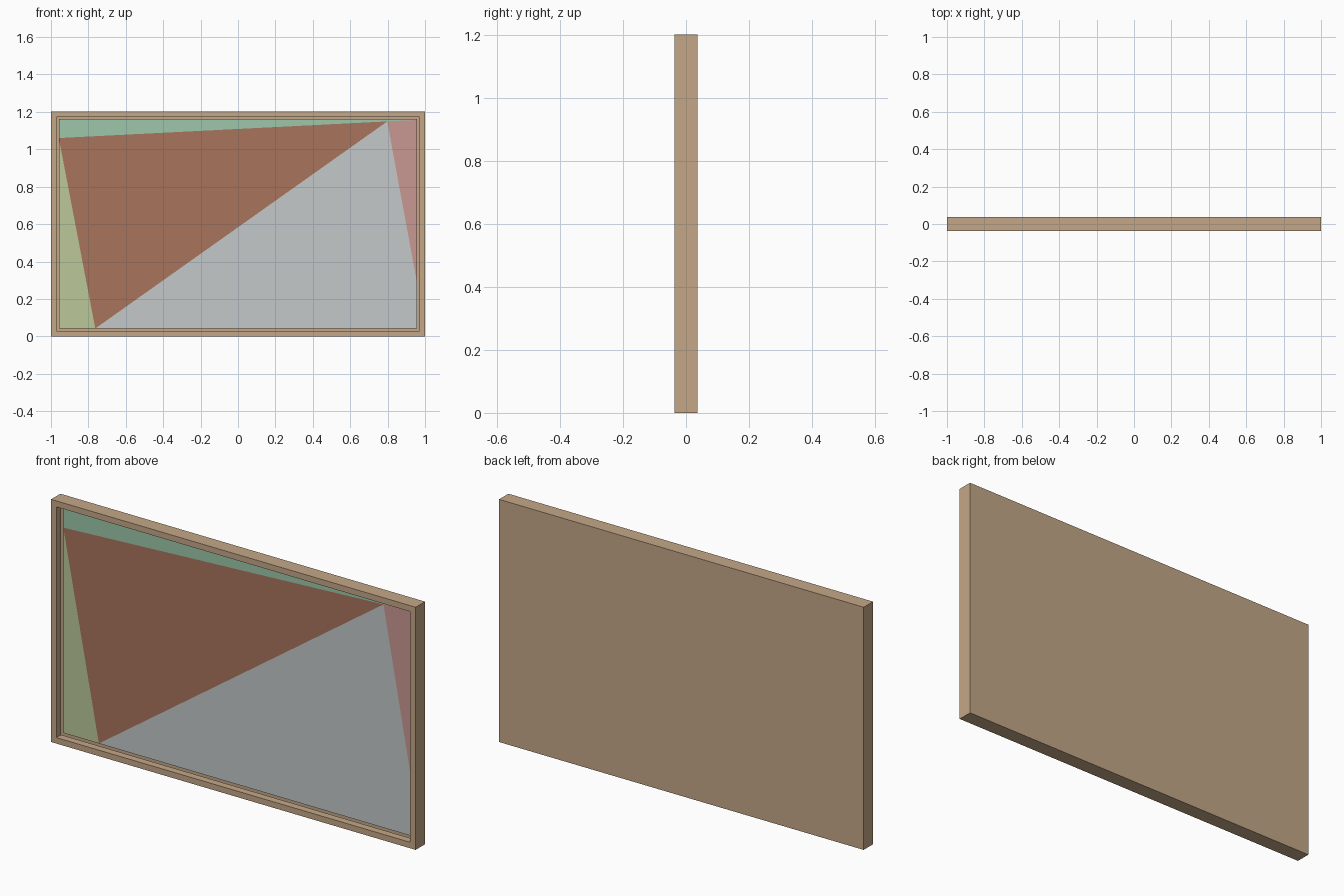
import bpy, bmesh

default = bpy.data.objects.get("Cube")
if default:
    bpy.data.objects.remove(default, do_unlink=True)


def material(name, rgb):
    linear = [((c / 255 + 0.055) / 1.055) ** 2.4 for c in rgb]
    mat = bpy.data.materials.new(name)
    mat.use_nodes = True
    mat.diffuse_color = (*linear, 1)
    bsdf = mat.node_tree.nodes["Principled BSDF"]
    bsdf.inputs["Base Color"].default_value = (*linear, 1)
    bsdf.inputs["Roughness"].default_value = 0.8
    return mat


def add_object(name, bm, materials):
    mesh = bpy.data.meshes.new(name)
    bm.to_mesh(mesh)
    bm.free()
    for mat in materials:
        mesh.materials.append(mat)
    obj = bpy.data.objects.new(name, mesh)
    bpy.context.collection.objects.link(obj)
    return obj


HEIGHT, HALF_DEPTH, BORDER = 1.203, 0.0365, 0.042
RIGHT, LEFT = -1 + BORDER, 1 - BORDER
LOW, HIGH = BORDER, HEIGHT - BORDER
PANEL_Y = 0.0

# Wooden frame: a box whose front face is inset and sunk, open for the panel
bm = bmesh.new()
bmesh.ops.create_cube(bm, size=1)
for v in bm.verts:
    v.co = (v.co.x * 2, v.co.y * HALF_DEPTH * 2, (v.co.z + 0.5) * HEIGHT)
bm.normal_update()
front = min(bm.faces, key=lambda f: f.calc_center_median().y)
bmesh.ops.inset_region(bm, faces=[front], thickness=BORDER)
rim = list(front.verts)
walls = bmesh.ops.extrude_face_region(bm, geom=[front])
floor = [g for g in walls["geom"] if isinstance(g, bmesh.types.BMFace)]
for v in floor[0].verts:
    v.co.y = PANEL_Y
bmesh.ops.delete(bm, geom=floor + ([front] if front.is_valid else []),
                 context="FACES_ONLY")
bmesh.ops.recalc_face_normals(bm, faces=bm.faces)
add_object("wooden_frame", bm, [material("light_wood", (196, 167, 135))])

# Painted panel: flat colour shapes that meet along straight lines
upper_left = (RIGHT, 1.06)
peak = (0.798, 1.149)
foot = (-0.763, LOW)
side = (LEFT, 0.28)
upper_right = (LEFT, 1.157)
shapes = [
    ("rust", (168, 115, 92), [upper_left, foot, peak]),
    ("pale_grey", (196, 200, 201), [foot, (LEFT, LOW), side, peak]),
    ("mint", (157, 198, 170),
     [upper_left, peak, upper_right, (LEFT, HIGH), (RIGHT, HIGH)]),
    ("pink", (202, 153, 146), [peak, side, upper_right]),
    ("pale_olive", (187, 200, 154), [upper_left, (RIGHT, LOW), foot]),
]
bm = bmesh.new()
for index, (name, rgb, outline) in enumerate(shapes):
    face = bm.faces.new([bm.verts.new((x, PANEL_Y, z)) for x, z in outline])
    face.material_index = index
bmesh.ops.remove_doubles(bm, verts=bm.verts, dist=0.0001)
add_object("painted_panel", bm, [material(n, c) for n, c, _ in shapes])
